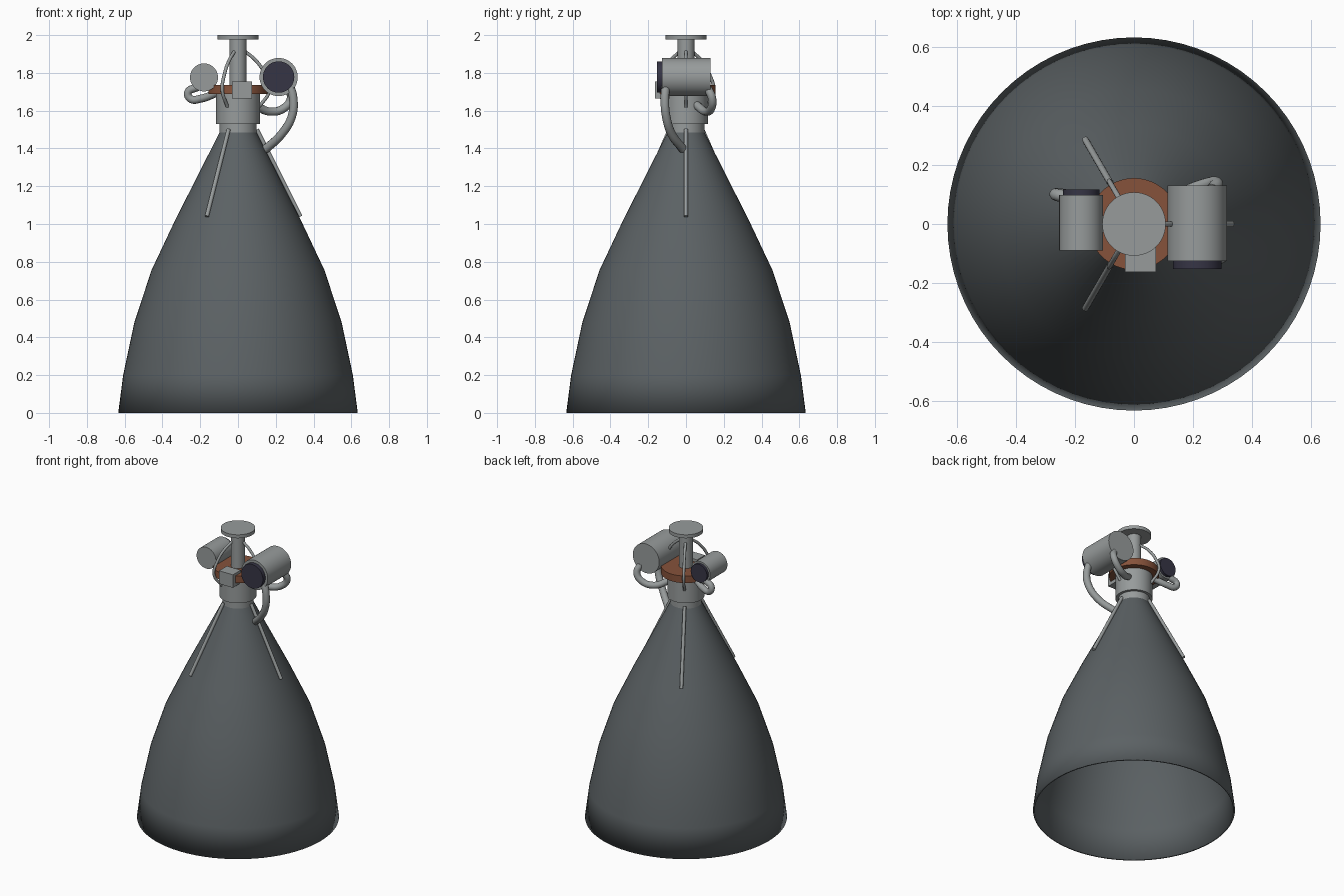
import bpy, bmesh, math
from mathutils import Vector, Matrix

cube = bpy.data.objects.get("Cube")
if cube:
    bpy.data.objects.remove(cube, do_unlink=True)


def material(name, rgb):
    m = bpy.data.materials.new(name)
    m.use_nodes = True
    m.diffuse_color = (*rgb, 1)
    m.node_tree.nodes["Principled BSDF"].inputs["Base Color"].default_value = (*rgb, 1)
    return m


steel = material("light grey metal", (0.31, 0.33, 0.33))
shell = material("dark grey metal", (0.105, 0.12, 0.127))
copper = material("copper brown", (0.24, 0.085, 0.043))
navy = material("dark navy", (0.037, 0.035, 0.06))


def finish(name, bm, mat, sharp=35):
    """Turn a bmesh into a smooth object that keeps its hard edges."""
    bmesh.ops.recalc_face_normals(bm, faces=bm.faces)
    for f in bm.faces:
        f.smooth = True
    for e in bm.edges:
        e.smooth = e.calc_face_angle(0) < math.radians(sharp)
    me = bpy.data.meshes.new(name)
    bm.to_mesh(me)
    bm.free()
    me.materials.append(mat)
    ob = bpy.data.objects.new(name, me)
    bpy.context.collection.objects.link(ob)
    return ob


def lathe(name, profile, mat, sharp=35, steps=64):
    """Spin a (radius, height) profile around the z axis."""
    bm = bmesh.new()
    verts = [bm.verts.new((r, 0, z)) for r, z in profile]
    edges = [bm.edges.new(pair) for pair in zip(verts, verts[1:])]
    bmesh.ops.spin(bm, geom=verts + edges, axis=(0, 0, 1), cent=(0, 0, 0),
                   angle=math.tau, steps=steps)
    bmesh.ops.remove_doubles(bm, verts=bm.verts, dist=1e-4)
    return finish(name, bm, mat, sharp)


def cylinder(name, start, end, radius, mat, segments=48):
    a, b = Vector(start), Vector(end)
    turn = (b - a).to_track_quat('Z', 'Y').to_matrix().to_4x4()
    bm = bmesh.new()
    bmesh.ops.create_cone(bm, cap_ends=True, segments=segments, radius1=radius,
                          radius2=radius, depth=(b - a).length,
                          matrix=Matrix.Translation((a + b) / 2) @ turn)
    return finish(name, bm, mat)


def pipe(name, points, radius, mat):
    """Round tube along a smooth path, made into a mesh."""
    cu = bpy.data.curves.new(name, 'CURVE')
    cu.dimensions = '3D'
    cu.bevel_depth = radius
    cu.bevel_resolution = 4
    cu.resolution_u = 10
    cu.use_fill_caps = True
    sp = cu.splines.new('BEZIER')
    sp.bezier_points.add(len(points) - 1)
    for bp, p in zip(sp.bezier_points, points):
        bp.co = p
        bp.handle_left_type = bp.handle_right_type = 'AUTO'
    cu.materials.append(mat)
    ob = bpy.data.objects.new(name, cu)
    bpy.context.collection.objects.link(ob)
    bpy.ops.object.select_all(action='DESELECT')
    ob.select_set(True)
    bpy.context.view_layer.objects.active = ob
    bpy.ops.object.convert(target='MESH')
    bpy.ops.object.shade_smooth_by_angle(angle=math.radians(40))
    return bpy.context.object


# Bell nozzle: thin wall, open at the bottom, softly shaded rim
outer = [(0.095, 1.49), (0.333, 1.02), (0.458, 0.755), (0.549, 0.478),
         (0.608, 0.2), (0.634, 0)]
inner = [(r - 0.012, z) for r, z in reversed(outer)]
lathe("nozzle_bell", outer + inner, shell, sharp=180, steps=72)

# Combustion chamber, copper flange, gimbal shaft and mounting plate
lathe("chamber", [(0, 1.47), (0.098, 1.47), (0.098, 1.53), (0.116, 1.53),
                  (0.116, 1.7), (0, 1.7)], steel)
cylinder("copper_flange", (0, 0, 1.688), (0, 0, 1.737), 0.156, copper)
cylinder("gimbal_shaft", (0, 0, 1.72), (0, 0, 1.98), 0.045, steel)
cylinder("mounting_plate", (0, 0, 1.976), (0, 0, 2), 0.108, steel)

# Control box on the front of the flange
bm = bmesh.new()
bmesh.ops.create_cube(bm, size=1, matrix=Matrix.Translation((0.022, -0.12, 1.71))
                      @ Matrix.Diagonal((0.106, 0.086, 0.09, 1)))
finish("control_box", bm, steel)

# Turbopumps with dark end caps
cylinder("left_pump", (0.215, -0.126, 1.778), (0.215, 0.13, 1.778), 0.101, steel)
cylinder("left_pump_cap", (0.215, -0.153, 1.778), (0.215, -0.12, 1.778), 0.083, navy)
cylinder("right_pump", (-0.18, -0.09, 1.776), (-0.18, 0.098, 1.776), 0.074, steel)
cylinder("right_pump_cap", (-0.18, 0.09, 1.776), (-0.18, 0.117, 1.776), 0.062, navy)

# Feed pipes
pipe("left_exhaust_pipe", [(0.27, -0.105, 1.75), (0.293, -0.112, 1.66), (0.285, -0.105, 1.57),
                           (0.23, -0.075, 1.475), (0.145, -0.015, 1.395)], 0.023, steel)
pipe("left_feed_pipe", [(0.265, 0.115, 1.72), (0.28, 0.138, 1.665), (0.245, 0.134, 1.615),
                        (0.17, 0.105, 1.595), (0.09, 0.055, 1.63)], 0.022, steel)
pipe("right_feed_pipe", [(-0.215, 0.09, 1.725), (-0.265, 0.1, 1.695), (-0.25, 0.1, 1.662),
                         (-0.2, 0.09, 1.663), (-0.1, 0.05, 1.7)], 0.021, steel)

# Three straight struts on the bell and three bowed lines on the shaft
for i in range(3):
    ang = i * math.tau / 3
    c, s = math.cos(ang), math.sin(ang)
    cylinder(f"bell_strut_{i + 1}", (0.1 * c, 0.1 * s, 1.5),
             (0.331 * c, 0.331 * s, 1.04), 0.011, steel, 16)
    bow = [(0.035, 1.915), (0.095, 1.865), (0.145, 1.79), (0.167, 1.71), (0.112, 1.62)]
    pipe(f"bowed_line_{i + 1}", [(r * c, r * s, z) for r, z in bow], 0.009, steel)
